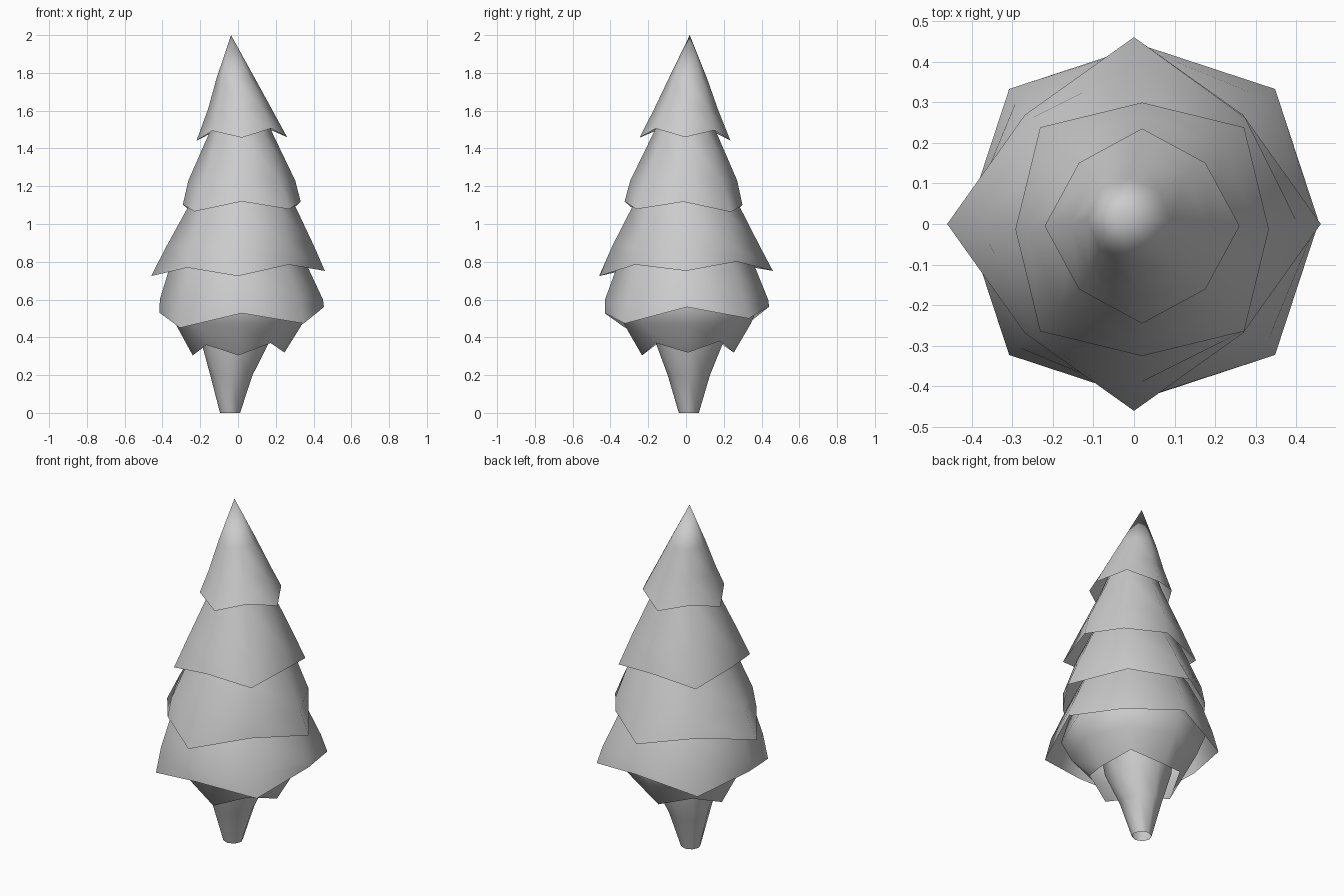
import bpy, bmesh
from math import cos, sin, tau

if "Cube" in bpy.data.objects:
    bpy.data.objects.remove(bpy.data.objects["Cube"])

SIDES = 8


def shell(name, rings):
    """Loft eight-sided rings: (cx, cy, z_card, z_diag, r_card, r_diag, tilt_x, tilt_y).
    Cardinal and diagonal corners alternate, giving the zigzag hems."""
    bm = bmesh.new()
    prev = None
    for cx, cy, zc, zd, rc, rd, tx, ty in rings:
        if rc == 0:
            cur = [bm.verts.new((cx, cy, zc))]
        else:
            cur = []
            for k in range(SIDES):
                r, z = (rd, zd) if k % 2 else (rc, zc)
                dx, dy = r * cos(tau * k / SIDES), r * sin(tau * k / SIDES)
                cur.append(bm.verts.new((cx + dx, cy + dy, z + tx * dx + ty * dy)))
        if prev:
            for k in range(SIDES):
                n = (k + 1) % SIDES
                if len(prev) == 1:
                    bm.faces.new((prev[0], cur[k], cur[n]))
                else:
                    bm.faces.new((prev[k], cur[k], cur[n], prev[n]))
        prev = cur
    for f in bm.faces:
        f.smooth = True
    mesh = bpy.data.meshes.new(name)
    bm.to_mesh(mesh)
    bm.free()
    bpy.context.collection.objects.link(bpy.data.objects.new(name, mesh))


def ring(cx, cy, z, r):
    return (cx, cy, z, z, r, r, 0, 0)


# Pointed crown
shell("top_branches", [
    ring(-.037, .02, 2.0, 0),
    ring(-.012, .01, 1.77, .102),
    ring(.01, 0, 1.61, .168),
    (.02, -.005, 1.45, 1.495, .24, .22, .04, -.03)])

# Second tier, hem low on the diagonals
shell("upper_branches", [
    ring(.012, 0, 1.66, .10),
    ring(.015, -.005, 1.48, .168),
    ring(.02, -.012, 1.23, .283),
    (.02, -.013, 1.11, 1.065, .312, .355, .024, -.03)])

# Third tier, hem low on the cardinals
shell("middle_branches", [
    ring(.015, 0, 1.25, .21),
    ring(.02, 0, 1.08, .29),
    (.012, 0, .88, .88, .392, .37, 0, 0),
    (0, 0, .738, .785, .46, .38, .03, .03)])

# Fourth tier, hem low on the diagonals
shell("lower_branches", [
    ring(.005, 0, .92, .29),
    ring(.005, 0, .76, .37),
    ring(.018, .003, .60, .432),
    (.02, .005, .545, .475, .435, .463, .035, .04)])

# Inward tapering skirt beneath the tiers
shell("bottom_branches", [
    ring(.01, 0, .72, .34),
    ring(.01, .005, .58, .385),
    ring(.005, .007, .47, .335),
    (.003, .01, .312, .37, .243, .24, .03, .03)])

# Tapered trunk, narrow at the foot
shell("trunk", [
    ring(0, .01, .60, .20),
    ring(-.015, .018, .37, .178),
    ring(-.035, .015, .20, .112),
    ring(-.042, .015, 0, .053)])
